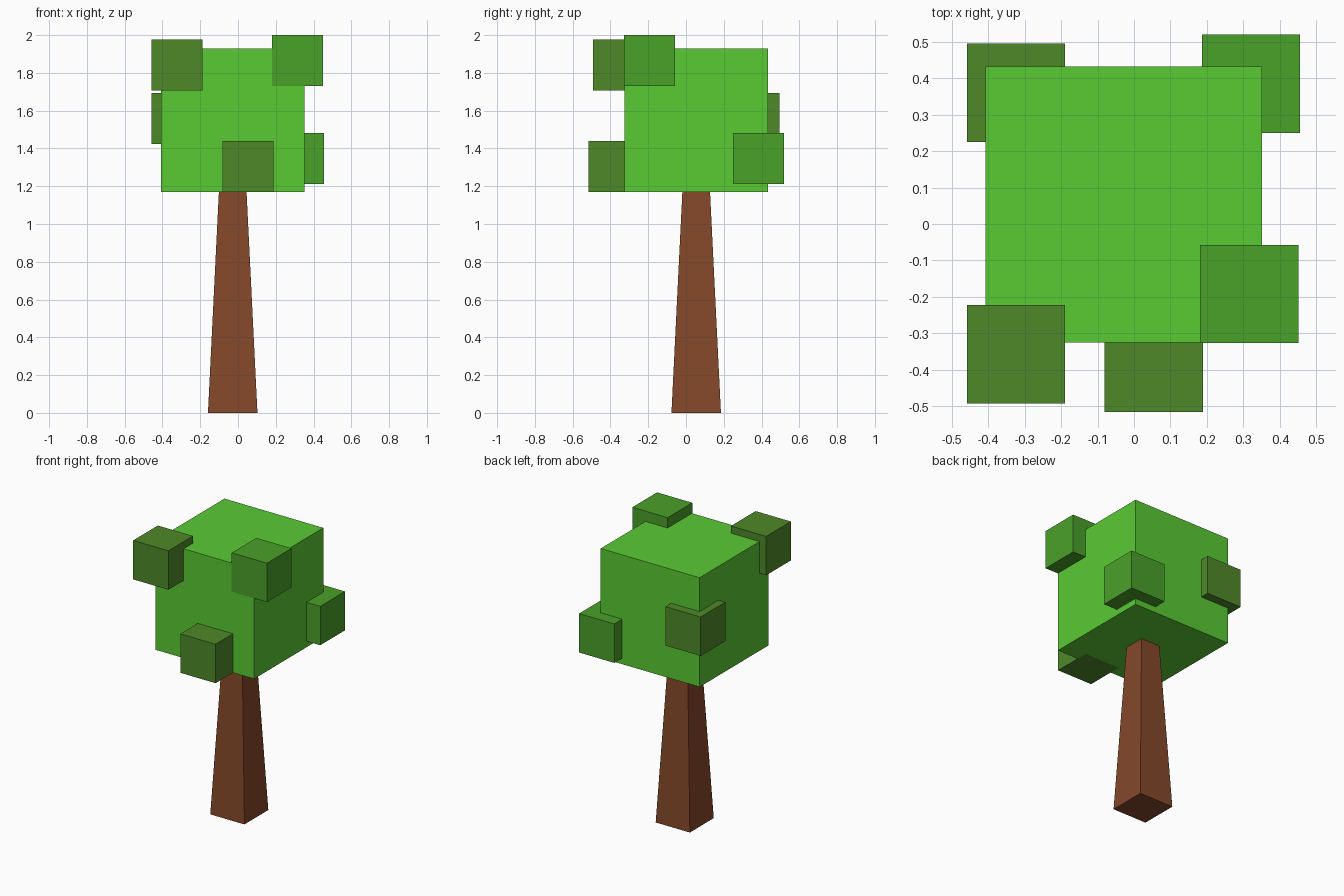
import bpy
import math

if "Cube" in bpy.data.objects:
    bpy.data.objects.remove(bpy.data.objects["Cube"])


def material(name, rgb):
    # 8-bit sRGB to scene-linear diffuse colour
    mat = bpy.data.materials.new(name)
    mat.diffuse_color = [((c / 255 + 0.055) / 1.055) ** 2.4 for c in rgb] + [1.0]
    mat.use_nodes = True
    mat.node_tree.nodes["Principled BSDF"].inputs["Base Color"].default_value = mat.diffuse_color
    return mat


def finish(name, mat):
    obj = bpy.context.object
    obj.name = obj.data.name = name
    obj.data.materials.append(mat)
    return obj


def cube(name, center, size, mat):
    bpy.ops.mesh.primitive_cube_add(size=size, location=center)
    return finish(name, mat)


bright = material("bright_leaf", (90, 202, 52))
mid = material("mid_leaf", (74, 161, 42))
dark = material("dark_leaf", (79, 137, 40))
bark = material("bark", (132, 72, 42))

AXIS_X, AXIS_Y = -0.028, 0.054

# Tapered square trunk, its top just inside the crown
TRUNK_TOP = 1.175
bpy.ops.mesh.primitive_cone_add(
    vertices=4, radius1=0.131 * math.sqrt(2), radius2=0.073 * math.sqrt(2),
    depth=TRUNK_TOP, location=(AXIS_X, AXIS_Y, TRUNK_TOP / 2),
    rotation=(0, 0, math.pi / 4))
finish("trunk", bark)

# Main leaf block
cube("crown", (AXIS_X, AXIS_Y, 1.549), 0.758, bright)

# Small leaf blocks set into the crown
CLUMPS = {
    "leaf_clump_front_left": ((-0.324, -0.358, 1.843), dark),
    "leaf_clump_front_low": ((0.054, -0.381, 1.305), dark),
    "leaf_clump_back_left": ((-0.324, 0.360, 1.558), dark),
    "leaf_clump_front_right": ((0.316, -0.192, 1.865), mid),
    "leaf_clump_back_right": ((0.321, 0.385, 1.347), mid),
}
for name, (center, mat) in CLUMPS.items():
    cube(name, center, 0.27, mat)
